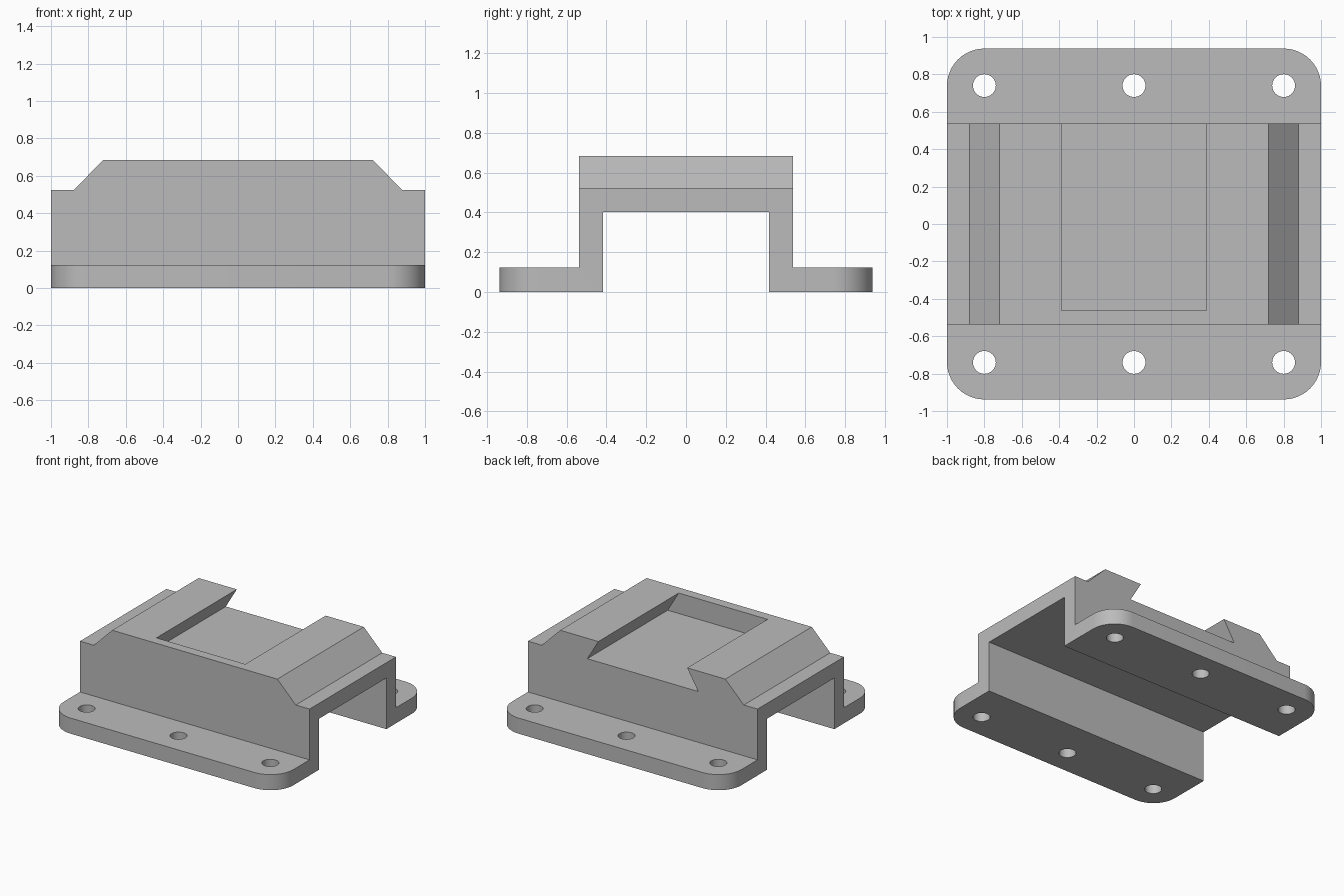
import bpy, bmesh
from math import radians
from mathutils import Vector

if "Cube" in bpy.data.objects:
    bpy.data.objects.remove(bpy.data.objects["Cube"])

# Main dimensions
FLANGE_Y, BODY_Y, CHANNEL_Y = 0.938, 0.538, 0.418
FLANGE_Z, CHANNEL_Z, STEP_Z, TOP_Z = 0.123, 0.402, 0.523, 0.684

grey = bpy.data.materials.new("plain grey")
grey.use_nodes = True
colour = (0.5, 0.5, 0.5, 1)
grey.diffuse_color = colour
grey.node_tree.nodes["Principled BSDF"].inputs["Base Color"].default_value = colour


def make_object(name, bm):
    bmesh.ops.recalc_face_normals(bm, faces=bm.faces)
    mesh = bpy.data.meshes.new(name)
    bm.to_mesh(mesh)
    bm.free()
    mesh.materials.append(grey)
    ob = bpy.data.objects.new(name, mesh)
    bpy.context.collection.objects.link(ob)
    return ob


def prism(bm, points, sweep):
    """Extrude a closed outline along the sweep vector."""
    face = bm.faces.new([bm.verts.new(p) for p in points])
    ext = bmesh.ops.extrude_face_region(bm, geom=[face])["geom"]
    bmesh.ops.translate(bm, vec=sweep,
                        verts=[v for v in ext if isinstance(v, bmesh.types.BMVert)])


def cut(target, name, bm):
    """Subtract a closed mesh from the target and discard the cutter."""
    cutter = make_object(name, bm)
    cutter.hide_render = True
    mod = target.modifiers.new(name, 'BOOLEAN')
    mod.operation, mod.solver, mod.object = 'DIFFERENCE', 'EXACT', cutter
    bpy.context.view_layer.objects.active = target
    bpy.ops.object.modifier_apply(modifier=mod.name)
    bpy.data.objects.remove(cutter)


# Bridge-shaped section with flanges, swept across the width
half = [(CHANNEL_Y, CHANNEL_Z), (CHANNEL_Y, 0), (FLANGE_Y, 0),
        (FLANGE_Y, FLANGE_Z), (BODY_Y, FLANGE_Z), (BODY_Y, TOP_Z)]
section = half + [(-y, z) for y, z in reversed(half)]
bm = bmesh.new()
prism(bm, [(-1, y, z) for y, z in section], Vector((2, 0, 0)))

# Rounded flange corners
corners = [e for e in bm.edges if all(abs(v.co.y) > FLANGE_Y - 0.01 for v in e.verts)
           and abs(e.verts[0].co.z - e.verts[1].co.z) > 0.1]
bmesh.ops.bevel(bm, geom=corners, offset=0.2, segments=12, profile=0.5, affect='EDGES')
bracket = make_object("mounting_bracket", bm)

# Sloped shoulders at both ends
bm = bmesh.new()
shoulder = [(0.604, TOP_Z + 0.116), (0.88, STEP_Z), (1.1, STEP_Z), (1.1, TOP_Z + 0.116)]
for side in (-1, 1):
    prism(bm, [(side * x, -0.7, z) for x, z in shoulder], Vector((0, 1.4, 0)))
cut(bracket, "shoulder_cutter", bm)

# Dovetail slot, open at the back
bm = bmesh.new()
flank = [(0.483, STEP_Z), (0.387, TOP_Z), (0.387, TOP_Z + 0.1)]
slot = flank + [(-x, z) for x, z in reversed(flank)]
prism(bm, [(x, -0.462, z) for x, z in slot], Vector((0, 1.2, 0)))
cut(bracket, "dovetail_cutter", bm)

# Screw holes along both flanges
bm = bmesh.new()
for x in (-0.8, 0, 0.8):
    for y in (-0.74, 0.74):
        ring = bmesh.ops.create_cone(bm, cap_ends=True, segments=40,
                                     radius1=0.061, radius2=0.061, depth=0.4)
        bmesh.ops.translate(bm, verts=ring["verts"], vec=(x, y, FLANGE_Z / 2))
cut(bracket, "screw_hole_cutter", bm)

# Smooth round walls, crisp edges
bpy.ops.object.select_all(action='DESELECT')
bracket.select_set(True)
bpy.context.view_layer.objects.active = bracket
bpy.ops.object.shade_smooth_by_angle(angle=radians(25))
